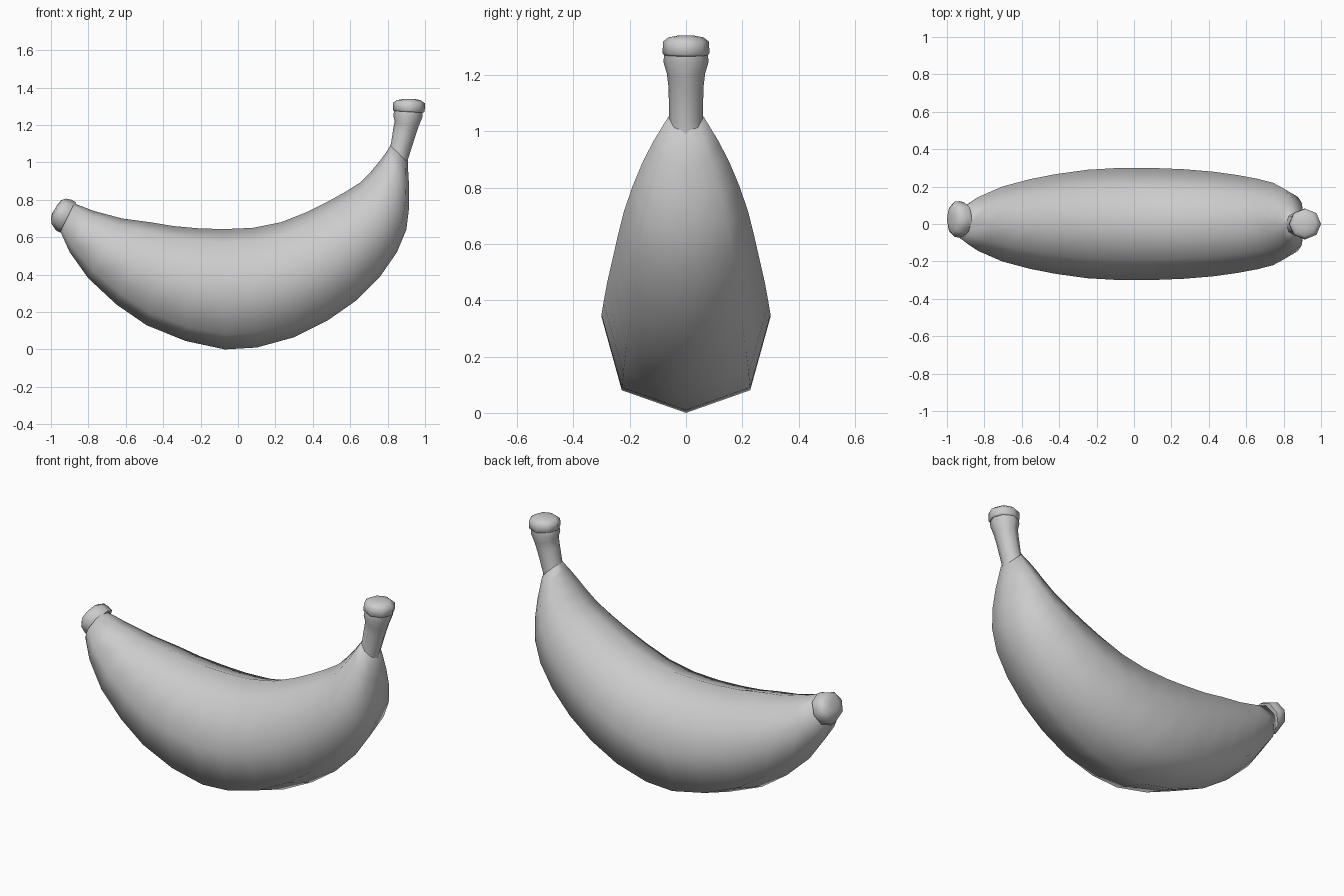
import bpy
import bmesh
import math

cube = bpy.data.objects.get("Cube")
if cube:
    bpy.data.objects.remove(cube, do_unlink=True)

grey = bpy.data.materials.new("plain grey")
grey.use_nodes = True
grey.diffuse_color = (0.6, 0.6, 0.6, 1)
grey.node_tree.nodes["Principled BSDF"].inputs["Base Color"].default_value = grey.diffuse_color

# Cross-sections as (share of half width, share of the way from inner to outer curve)
FRUIT = [(0, 0), (.63, .11), (1, .47), (.76, .875), (0, 1)]
ROUND = [(math.sin(i * math.pi / 4), (1 - math.cos(i * math.pi / 4)) / 2) for i in range(5)]


def section_points(section, station, shift):
    """Place one mirrored cross-section between an inner and an outer point."""
    (inner_x, inner_z), (outer_x, outer_z), width = station
    loop = section + [(-side, along) for side, along in section[-2:0:-1]]
    return [(inner_x + (outer_x - inner_x) * along,
             shift + side * width,
             inner_z + (outer_z - inner_z) * along) for side, along in loop]


def loft(name, section, stations, shift=0, sharp_angle=60):
    """Skin a row of cross-sections and close both ends."""
    bm = bmesh.new()
    rings = [[bm.verts.new(p) for p in section_points(section, station, shift)]
             for station in stations]
    count = len(rings[0])
    for ring, following in zip(rings, rings[1:]):
        for i in range(count):
            j = (i + 1) % count
            bm.faces.new((ring[i], ring[j], following[j], following[i]))
    bm.faces.new(rings[0])
    bm.faces.new(rings[-1])
    bmesh.ops.recalc_face_normals(bm, faces=bm.faces)
    mesh = bpy.data.meshes.new(name)
    bm.to_mesh(mesh)
    bm.free()
    mesh.materials.append(grey)
    part = bpy.data.objects.new(name, mesh)
    bpy.context.collection.objects.link(part)
    bpy.ops.object.select_all(action='DESELECT')
    part.select_set(True)
    bpy.context.view_layer.objects.active = part
    bpy.ops.object.shade_smooth_by_angle(angle=math.radians(sharp_angle))
    return part


# Curved fruit body, from the blossom end to the neck
loft("fruit_body", FRUIT, [
    ((-.875, .78), (-.95, .63), .09),
    ((-.77, .74), (-.90, .52), .145),
    ((-.62, .70), (-.80, .38), .20),
    ((-.47, .68), (-.65, .24), .24),
    ((-.35, .66), (-.49, .13), .267),
    ((-.22, .648), (-.28, .045), .29),
    ((-.08, .643), (-.07, 0), .30),
    ((.08, .65), (.10, .01), .30),
    ((.23, .68), (.30, .065), .293),
    ((.37, .735), (.48, .155), .28),
    ((.48, .79), (.63, .26), .262),
    ((.57, .84), (.76, .39), .242),
    ((.65, .89), (.85, .52), .22),
    ((.71, .95), (.90, .64), .19),
    ((.76, 1.01), (.915, .76), .153),
    ((.79, 1.05), (.915, .87), .115),
    ((.815, 1.09), (.907, 1.0), .065),
], sharp_angle=75)

# Stem rising from the neck
loft("stem", ROUND, [
    ((.80, 1.06), (.907, .98), .06),
    ((.818, 1.10), (.91, 1.02), .06),
    ((.83, 1.18), (.945, 1.13), .062),
    ((.838, 1.22), (.965, 1.19), .068),
    ((.83, 1.25), (.985, 1.24), .08),
    ((.835, 1.275), (.988, 1.265), .078),
])

# Cut end of the stem
loft("stem_cap", ROUND, [
    ((.835, 1.275), (.99, 1.265), .078),
    ((.828, 1.28), (.998, 1.272), .083),
    ((.83, 1.32), (1.0, 1.315), .082),
    ((.85, 1.333), (.975, 1.333), .062),
    ((.89, 1.34), (.94, 1.34), .025),
])

# Blossom tip, set slightly off centre
loft("blossom_tip", ROUND, [
    ((-.865, .785), (-.95, .625), .09),
    ((-.89, .80), (-.972, .635), .097),
    ((-.92, .806), (-.996, .67), .095),
    ((-.945, .798), (-1.0, .70), .075),
    ((-.965, .775), (-.995, .725), .035),
], shift=.025)
